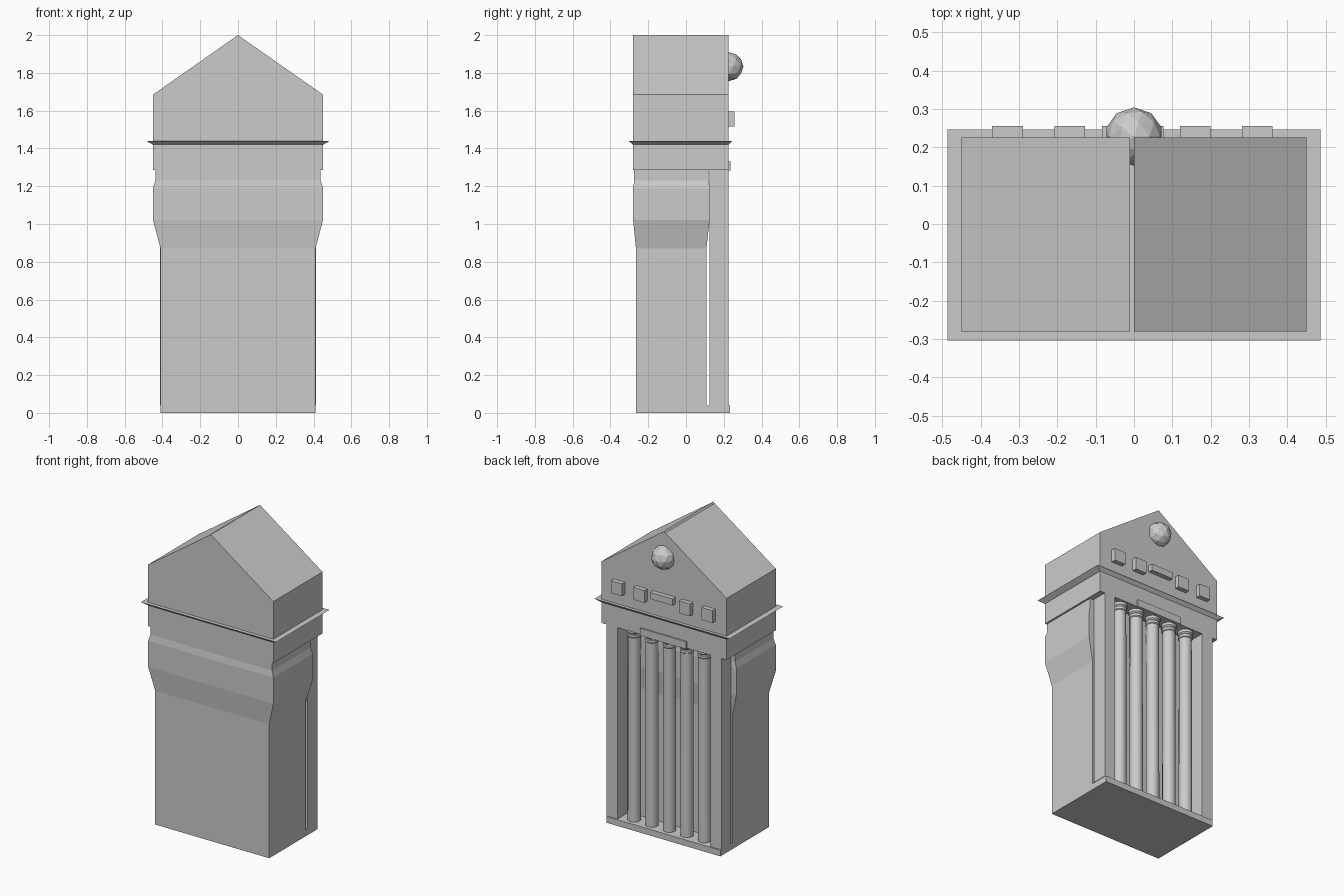
import bpy, bmesh
from mathutils import Matrix, Vector

if "Cube" in bpy.data.objects:
    bpy.data.objects.remove(bpy.data.objects["Cube"], do_unlink=True)

COLOUR = (0.6, 0.6, 0.6, 1.0)
stone = bpy.data.materials.new("light grey stone")
stone.use_nodes = True
stone.diffuse_color = COLOUR
stone.node_tree.nodes["Principled BSDF"].inputs["Base Color"].default_value = COLOUR


def finish(name, bm):
    """Turn a bmesh into a named object in the stone colour."""
    mesh = bpy.data.meshes.new(name)
    bm.to_mesh(mesh)
    bm.free()
    obj = bpy.data.objects.new(name, mesh)
    bpy.context.collection.objects.link(obj)
    mesh.materials.append(stone)
    return obj


def box(name, x0, x1, y0, y1, z0, z1):
    bm = bmesh.new()
    bmesh.ops.create_cube(bm, size=1)
    size = Vector((x1 - x0, y1 - y0, z1 - z0))
    centre = Vector((x0 + x1, y0 + y1, z0 + z1)) / 2
    bm.transform(Matrix.Translation(centre) @ Matrix.Diagonal(size).to_4x4())
    return finish(name, bm)


def loft(name, levels):
    """Stack rectangles given as (z, half width, front y, back y)."""
    bm = bmesh.new()
    rings = [[bm.verts.new(p) for p in
              ((-w, f, z), (w, f, z), (w, b, z), (-w, b, z))]
             for z, w, f, b in levels]
    for low, high in zip(rings, rings[1:]):
        for i in range(4):
            j = (i + 1) % 4
            bm.faces.new((low[i], low[j], high[j], high[i]))
    bm.faces.new(rings[0][::-1])
    bm.faces.new(rings[-1])
    return finish(name, bm)


def lathe(name, profile, x, y, sides=16):
    """Turn a (radius, z) profile round a vertical axis."""
    bm = bmesh.new()
    points = [bm.verts.new((r, 0, z)) for r, z in profile]
    edges = [bm.edges.new(pair) for pair in zip(points, points[1:])]
    bmesh.ops.spin(bm, geom=points + edges, axis=(0, 0, 1), cent=(0, 0, 0),
                   steps=sides, angle=6.2831853, use_duplicate=False)
    bmesh.ops.remove_doubles(bm, verts=bm.verts, dist=0.0005)
    bmesh.ops.recalc_face_normals(bm, faces=bm.faces)
    bm.transform(Matrix.Translation((x, y, 0)))
    obj = finish(name, bm)
    bpy.ops.object.select_all(action="DESELECT")
    obj.select_set(True)
    bpy.context.view_layer.objects.active = obj
    bpy.ops.object.shade_smooth_by_angle()
    return obj


FRONT, BACK, HALF = -0.28, 0.226, 0.45

# Main shaft with its flared shoulder and narrow neck
loft("main_shaft", [(0, 0.41, -0.265, 0.108), (0.87, 0.41, -0.265, 0.108),
                    (1.02, HALF, FRONT, 0.125), (1.19, HALF, FRONT, 0.125),
                    (1.23, 0.438, -0.274, 0.12), (1.285, 0.438, -0.274, 0.12)])

# Lintel block and the overhanging cornice
box("lintel", -HALF, HALF, FRONT, BACK, 1.285, 1.425)
loft("cornice", [(1.42, HALF, FRONT, BACK), (1.44, 0.486, -0.304, 0.246)])
box("lintel_panel", -0.165, 0.165, BACK - 0.01, 0.235, 1.282, 1.33)

# Gabled upper storey with a thin slit along the ridge
gable = [(-HALF, 1.43), (HALF, 1.43), (HALF, 1.685), (0, 2.0),
         (-0.01, 1.993), (-HALF, 1.685)]
RIDGE_SLIT = 3
bm = bmesh.new()
front = [bm.verts.new((x, FRONT, z)) for x, z in gable]
back = [bm.verts.new((x, BACK, z)) for x, z in gable]
bm.faces.new(front)
bm.faces.new(back[::-1])
for i in range(len(gable)):
    j = (i + 1) % len(gable)
    if i != RIDGE_SLIT:
        bm.faces.new((front[j], front[i], back[i], back[j]))
finish("gabled_storey", bm)

# Portico floor, corner piers and columns
box("portico_floor", -0.41, 0.41, 0.10, 0.233, 0, 0.04)
for side, sign in (("left", 1), ("right", -1)):
    x0, x1 = sorted((sign * 0.335, sign * 0.413))
    box(side + "_pier", x0, x1, 0.125, BACK, 0.04, 1.285)

column_profile = [(0, 0.04), (0.04, 0.04), (0.038, 1.235), (0.043, 1.24),
                  (0.043, 1.255), (0.039, 1.26), (0.046, 1.268),
                  (0.046, 1.285), (0, 1.285)]
for i in range(5):
    lathe(f"column_{i + 1}", column_profile, (i - 2) * 0.126, 0.17)

# Row of blocks and a bar on the pediment
for i, x in enumerate((-0.33, -0.168, 0.16, 0.322)):
    box(f"pediment_block_{i + 1}", x - 0.04, x + 0.04,
        BACK - 0.02, 0.256, 1.515, 1.595)
box("pediment_bar", -0.083, 0.077, BACK - 0.02, 0.256, 1.552, 1.595)

# Faceted ball on the pediment
bm = bmesh.new()
bmesh.ops.create_icosphere(bm, subdivisions=2, radius=0.076)
bm.transform(Matrix.Translation((0, 0.228, 1.833)))
finish("pediment_ball", bm)
